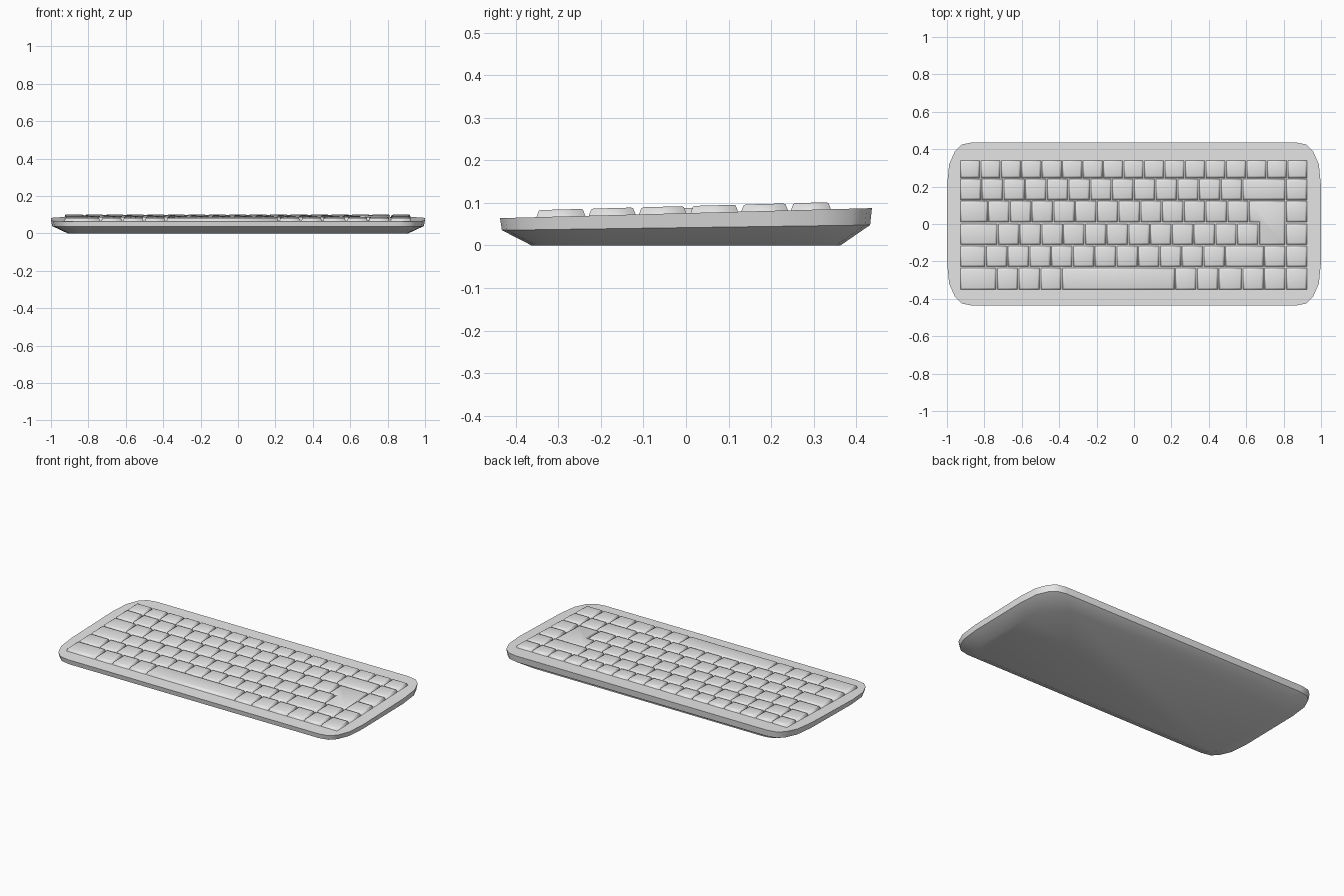
import bpy, bmesh
from mathutils import Vector

if "Cube" in bpy.data.objects:
    bpy.data.objects.remove(bpy.data.objects["Cube"], do_unlink=True)

grey = bpy.data.materials.new("light grey plastic")
grey.use_nodes = True
grey.diffuse_color = (0.8, 0.8, 0.8, 1)
grey.node_tree.nodes["Principled BSDF"].inputs["Base Color"].default_value = (0.8, 0.8, 0.8, 1)


def deck(y):
    """Height of the sloping top plate."""
    return 0.076 + 0.027 * y


def finish(bm, name):
    bmesh.ops.recalc_face_normals(bm, faces=bm.faces)
    mesh = bpy.data.meshes.new(name)
    bm.to_mesh(mesh)
    bm.free()
    obj = bpy.data.objects.new(name, mesh)
    bpy.context.collection.objects.link(obj)
    mesh.materials.append(grey)
    for p in mesh.polygons:
        p.use_smooth = True
    return obj


def loft(bm, rings, cap_bottom):
    """Skin a stack of point rings and cap the ends."""
    loops = [[bm.verts.new(p) for p in ring] for ring in rings]
    n = len(loops[0])
    for a, b in zip(loops, loops[1:]):
        for i in range(n):
            j = (i + 1) % n
            bm.faces.new((a[i], a[j], b[j], b[i]))
    bm.faces.new(loops[-1])
    if cap_bottom:
        bm.faces.new(loops[0][::-1])


# Body: rounded outline with a sloping top and a tapered underside
corner = [(1, 0.2), (0.988, 0.32), (0.957, 0.39), (0.92, 0.425), (0.86, 0.437)]
outline = (corner + [(-x, y) for x, y in reversed(corner)]
           + [(-x, -y) for x, y in corner] + [(x, -y) for x, y in reversed(corner)])
bm = bmesh.new()
loft(bm, [
    [(x * 0.91, y * 0.83, 0) for x, y in outline],
    [(x * 0.993, y * 0.99, 0.042 + 0.014 * y) for x, y in outline],
    [(x, y, deck(y)) for x, y in outline],
], True)
body = finish(bm, "keyboard_body")
bpy.context.view_layer.objects.active = body
body.select_set(True)
bpy.ops.object.shade_smooth_by_angle(angle=0.65)
body.select_set(False)


# Keys: tapered caps with softened top edges
def inset(pts, d):
    """Move a right-angled counter-clockwise outline inwards."""
    result = []
    for i, p in enumerate(pts):
        before = (p - pts[i - 1]).normalized()
        after = (pts[(i + 1) % len(pts)] - p).normalized()
        result.append(p + d * (before.orthogonal() + after.orthogonal()))
    return result


def add_key(bm, pts, height=0.0165):
    pts = [Vector(p) for p in pts]
    rings = []
    for d, h in ((0.002, -0.004), (0.009, height - 0.002), (0.014, height)):
        rings.append([(p.x, p.y, deck(p.y) + h) for p in inset(pts, d)])
    loft(bm, rings, False)


LEFT = -0.932
UNIT = 1.86 / 16

# Row name, front edge, back edge, key widths in units (negative is a gap)
rows = [
    ("function_key_row", 0.243, 0.344, [16 / 17] * 17),
    ("number_key_row", 0.126, 0.243, [1] * 13 + [2, 1]),
    ("upper_letter_key_row", 0.007, 0.126, [1.3] + [1] * 12 + [-1.7, 1]),
    ("middle_letter_key_row", -0.114, 0.004, [1.75] + [1] * 12 + [-1.25, 1]),
    ("lower_letter_key_row", -0.232, -0.115, [1.2] + [1] * 11 + [1.8, 1, 1]),
    ("space_bar_row", -0.355, -0.233, [1.7, 1, 1, 1, 5.2, 1, 1, 1.1, 1, 1, 1]),
]
for name, y0, y1, widths in rows:
    bm = bmesh.new()
    x0 = LEFT
    for w in widths:
        x1 = x0 + abs(w) * UNIT
        if w > 0:
            add_key(bm, [(x0, y0), (x1, y0), (x1, y1), (x0, y1)])
        x0 = x1
    finish(bm, name)

# Tall stepped enter key across two rows
right = LEFT + 15 * UNIT
upper = LEFT + 13.3 * UNIT
lower = LEFT + 13.75 * UNIT
bm = bmesh.new()
add_key(bm, [(lower, -0.114), (right, -0.114), (right, 0.126),
             (upper, 0.126), (upper, 0.007), (lower, 0.007)], 0.012)
finish(bm, "enter_key")
